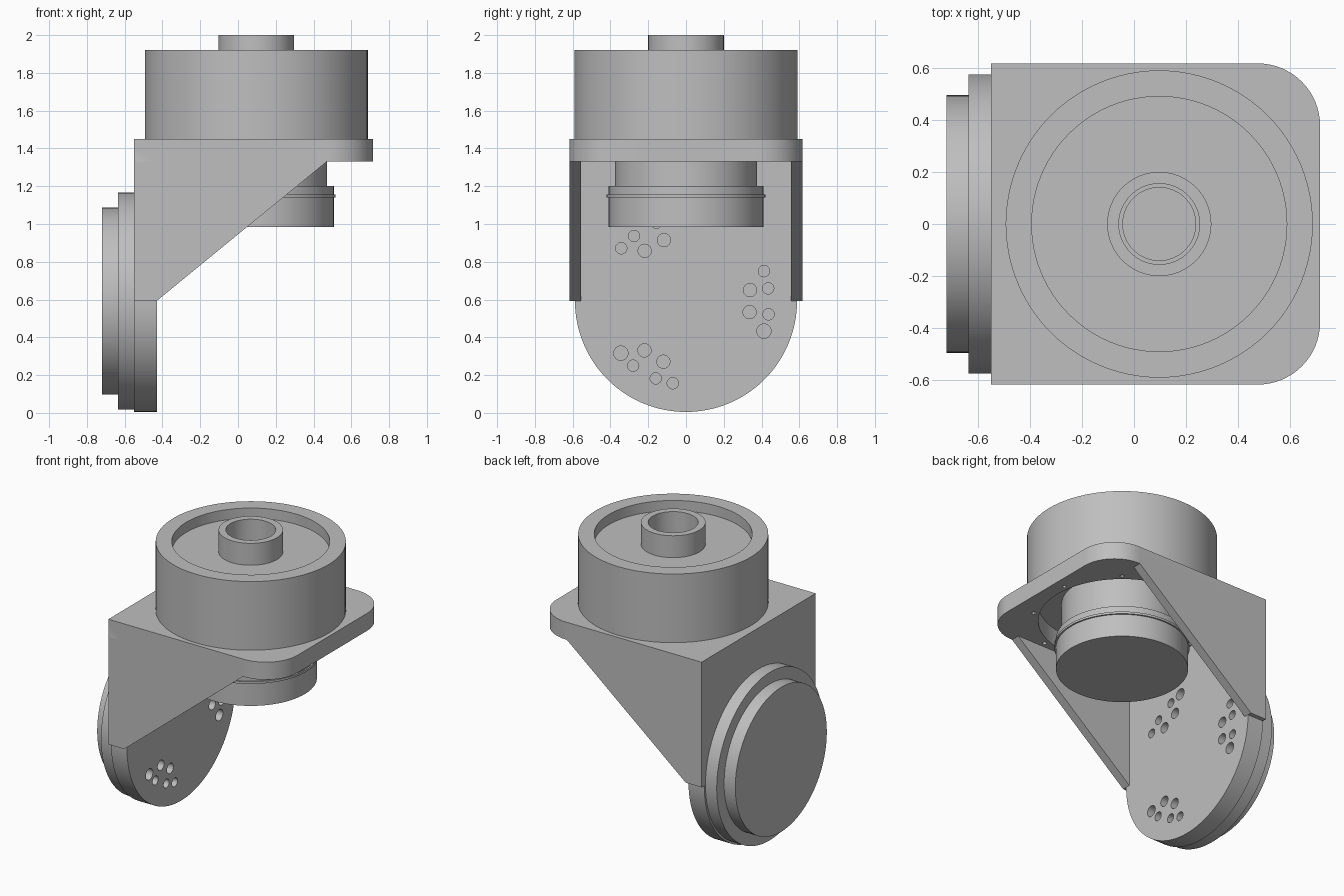
import bpy
import bmesh
from math import sin, cos, pi, radians
from mathutils import Matrix, Vector

default = bpy.data.objects.get("Cube")
if default:
    bpy.data.objects.remove(default, do_unlink=True)

GREY = (0.52, 0.52, 0.52, 1)
grey = bpy.data.materials.new("machined grey")
grey.diffuse_color = GREY
grey.use_nodes = True
grey.node_tree.nodes["Principled BSDF"].inputs["Base Color"].default_value = GREY

DRUM_X = 0.097       # vertical axis of drum and motor
WHEEL_Z = 0.593      # horizontal axis of the end joint
HALF = 0.617         # bracket half width
BACK, INNER = -0.55, -0.43
UNDER, DECK = 1.33, 1.45


def finish(name, bm):
    bmesh.ops.recalc_face_normals(bm, faces=bm.faces)
    mesh = bpy.data.meshes.new(name)
    bm.to_mesh(mesh)
    bm.free()
    mesh.materials.append(grey)
    obj = bpy.data.objects.new(name, mesh)
    bpy.context.collection.objects.link(obj)
    return obj


def smooth(obj):
    bpy.ops.object.select_all(action="DESELECT")
    obj.select_set(True)
    bpy.context.view_layer.objects.active = obj
    bpy.ops.object.shade_smooth_by_angle(angle=radians(30))


def lathe(name, profile, matrix, steps=96):
    """Spin a (radius, height) profile that starts and ends on the axis."""
    bm = bmesh.new()
    verts = [bm.verts.new((r, 0, h)) for r, h in profile]
    edges = [bm.edges.new(pair) for pair in zip(verts, verts[1:])]
    bmesh.ops.spin(bm, geom=verts + edges, cent=(0, 0, 0), axis=(0, 0, 1),
                   angle=2 * pi, steps=steps, use_duplicate=False)
    bmesh.ops.remove_doubles(bm, verts=bm.verts, dist=1e-4)
    bm.transform(matrix)
    return finish(name, bm)


def prism(name, points, push):
    """Extrude a flat outline along a vector."""
    bm = bmesh.new()
    face = bm.faces.new([bm.verts.new(p) for p in points])
    new = bmesh.ops.extrude_face_region(bm, geom=[face])["geom"]
    moved = [v for v in new if isinstance(v, bmesh.types.BMVert)]
    bmesh.ops.translate(bm, verts=moved, vec=Vector(push))
    return finish(name, bm)


def combine(target, tool, operation):
    """Apply an exact boolean and discard the tool object."""
    mod = target.modifiers.new("bool", "BOOLEAN")
    mod.operation, mod.solver, mod.object = operation, "EXACT", tool
    bpy.context.view_layer.objects.active = target
    bpy.ops.object.modifier_apply(modifier=mod.name)
    bpy.data.objects.remove(tool, do_unlink=True)


def peg(radius, depth, matrix, steps=24):
    """Cylinder cutter along local z, starting at the origin."""
    return lathe("cutter", [(0, 0), (radius, 0), (radius, depth), (0, depth)],
                 matrix, steps)


def arc(cu, cv, r, start, end, n):
    angles = [radians(start + (end - start) * i / n) for i in range(n + 1)]
    return [(cu + r * cos(a), cv + r * sin(a)) for a in angles]


upright = Matrix.Translation((DRUM_X, 0, 0))
sideways = Matrix.Translation((0, 0, WHEEL_Z)) @ Matrix.Rotation(pi / 2, 4, "Y")

# Bracket deck with two rounded corners
CORNER = 0.24
front_x, corner_y = 0.715, HALF - CORNER
outline = [(BACK, -HALF)]
outline += arc(front_x - CORNER, -corner_y, CORNER, -90, 0, 16)
outline += arc(front_x - CORNER, corner_y, CORNER, 0, 90, 16)
outline += [(BACK, HALF)]
bracket = prism("bracket", [(x, y, UNDER) for x, y in outline], (0, 0, DECK - UNDER))

# Back plate with a round lower end
outline = [(HALF, DECK - 0.05), (-HALF, DECK - 0.05), (-HALF, WHEEL_Z)]
outline += arc(0, WHEEL_Z, 0.588, 180, 360, 64) + [(HALF, WHEEL_Z)]
back_plate = prism("back_plate", [(BACK, y, z) for y, z in outline], (INNER - BACK, 0, 0))
combine(bracket, back_plate, "UNION")

# Sloped side gussets
gusset = [(BACK, WHEEL_Z), (INNER, WHEEL_Z), (0.47, UNDER),
          (0.47, DECK - 0.05), (BACK, DECK - 0.05)]
for side in (-1, 1):
    plate = prism("gusset", [(x, side * HALF, z) for x, z in gusset], (0, -side * 0.06, 0))
    combine(bracket, plate, "UNION")

# Motor opening and ring of screw holes under the deck
combine(bracket, peg(0.52, 0.3, upright @ Matrix.Translation((0, 0, UNDER - 0.1)), 96),
        "DIFFERENCE")
for i in range(9):
    a = radians(90 + 40 * i)
    spot = Matrix.Translation((0.555 * cos(a), 0.555 * sin(a), UNDER - 0.02))
    combine(bracket, peg(0.014, 0.08, upright @ spot, 12), "DIFFERENCE")

# Three matching clusters of holes in the back plate
cluster = [(-0.345, -0.277, 0.038), (-0.22, -0.262, 0.035), (-0.12, -0.322, 0.035),
           (-0.28, -0.343, 0.03), (-0.16, -0.41, 0.03), (-0.07, -0.436, 0.03)]
for turn in range(3):
    spin = Matrix.Rotation(turn * 2 * pi / 3, 4, "X")
    for y, z, r in cluster:
        spot = spin @ Vector((0, y, z)) + Vector((BACK - 0.02, 0, WHEEL_Z))
        matrix = Matrix.Translation(spot) @ Matrix.Rotation(pi / 2, 4, "Y")
        combine(bracket, peg(r, 0.2, matrix), "DIFFERENCE")
smooth(bracket)

# Upper drum with recessed top and hollow hub
smooth(lathe("drum", [
    (0, DECK), (0.59, DECK), (0.59, 1.92), (0.49, 1.92), (0.49, 1.85), (0.2, 1.85),
    (0.2, 2), (0.155, 2), (0.155, 1.8), (0.14, 1.8), (0.14, 1.5), (0, 1.5)], upright))

# Motor hanging below the deck
smooth(lathe("motor", [
    (0, 0.985), (0.41, 0.985), (0.41, 1.14), (0.42, 1.14), (0.42, 1.155),
    (0.41, 1.155), (0.41, 1.2), (0.375, 1.2), (0.375, DECK), (0, DECK)], upright))

# Stepped end cap on the back plate
smooth(lathe("end_cap", [
    (0, -0.72), (0.495, -0.72), (0.495, -0.635), (0.575, -0.635),
    (0.575, BACK), (0, BACK)], sideways))
